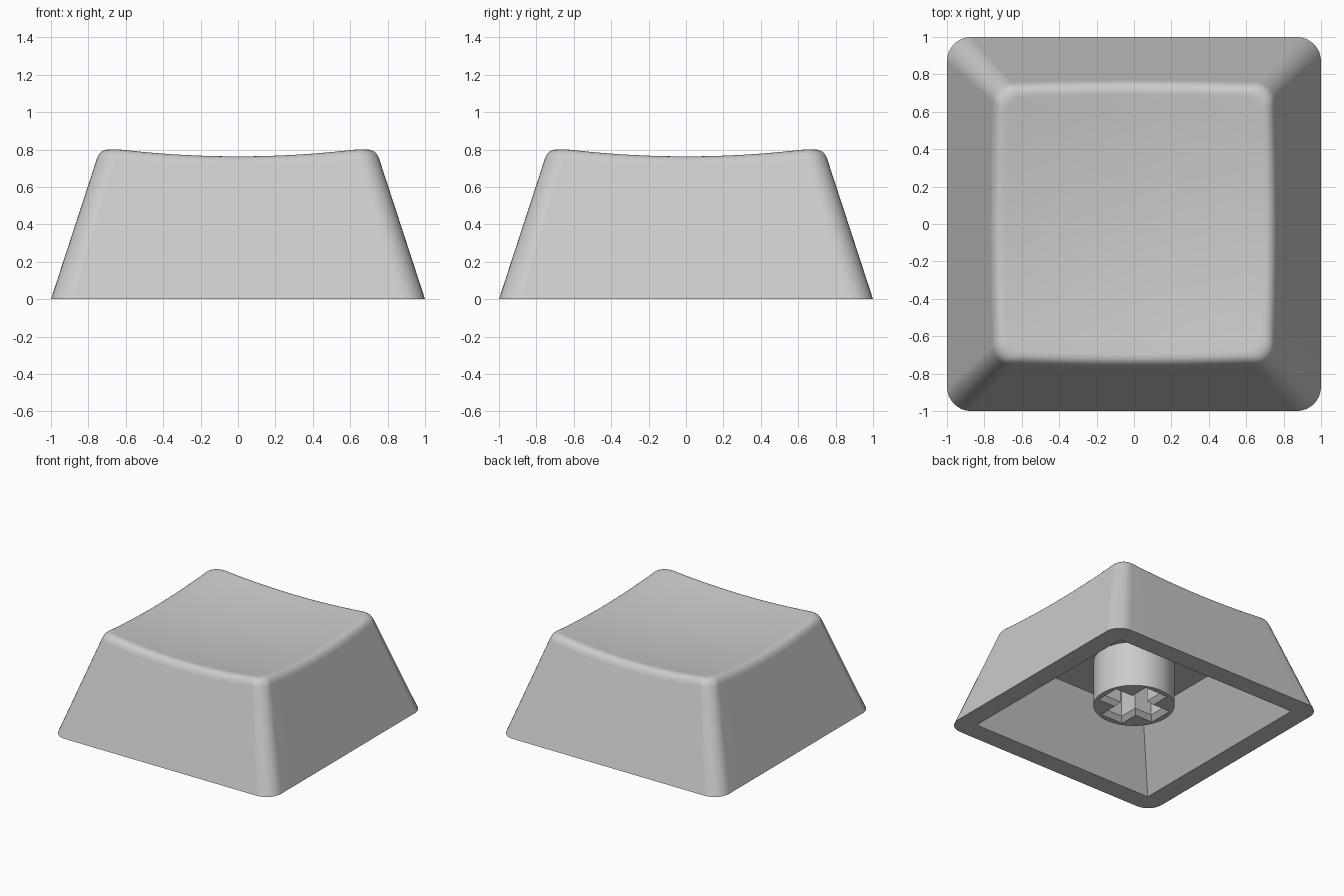
import bpy, bmesh, math
from mathutils import Vector

if "Cube" in bpy.data.objects:
    bpy.data.objects.remove(bpy.data.objects["Cube"])

SLOPE = 3.06          # rise of the outer walls per unit of inset
ARC, SIDE = 8, 12     # segments per corner and per straight side
CEILING = 0.487       # height of the cavity ceiling

grey = bpy.data.materials.new("light grey plastic")
grey.diffuse_color = (0.6, 0.6, 0.6, 1)
grey.use_nodes = True
grey.node_tree.nodes["Principled BSDF"].inputs["Base Color"].default_value = grey.diffuse_color


def dish(x, y):
    """Height of the scooped top surface."""
    return 0.716 + 0.097 * (x * x + y * y)


def perimeter(half, radius):
    """Rounded square outline, counter-clockwise, always the same point count."""
    pts = []
    c = half - radius
    for k in range(4):
        a0 = k * math.pi / 2
        cx, cy = [(c, c), (-c, c), (-c, -c), (c, -c)][k]
        corner = [Vector((cx + radius * math.cos(a0 + i / ARC * math.pi / 2),
                          cy + radius * math.sin(a0 + i / ARC * math.pi / 2)))
                  for i in range(ARC + 1)]
        nx, ny = [(-c, c), (-c, -c), (c, -c), (c, c)][k]
        a1 = a0 + math.pi / 2
        end = Vector((nx + radius * math.cos(a1), ny + radius * math.sin(a1)))
        pts += corner + [corner[-1].lerp(end, i / SIDE) for i in range(1, SIDE)]
    return pts


def inset(d):
    return perimeter(1 - d, 0.13 - 0.12 * d)


def finish(bm, name):
    bmesh.ops.remove_doubles(bm, verts=bm.verts, dist=1e-5)
    bmesh.ops.recalc_face_normals(bm, faces=bm.faces)
    me = bpy.data.meshes.new(name)
    bm.to_mesh(me)
    bm.free()
    me.materials.append(grey)
    ob = bpy.data.objects.new(name, me)
    bpy.context.collection.objects.link(ob)
    bpy.ops.object.select_all(action='DESELECT')
    ob.select_set(True)
    bpy.context.view_layer.objects.active = ob
    bpy.ops.object.shade_smooth_by_angle(angle=math.radians(30))
    mod = ob.modifiers.new("even shading", 'WEIGHTED_NORMAL')
    mod.keep_sharp = True


# --- cap shell: cavity, rim, walls, rounded edge and dished top as rings ---
def flat(pts, z):
    return [Vector((p.x, p.y, z)) for p in pts]


# where each wall line meets the dish
n = len(inset(0))
edge_d = [0.24] * n
for _ in range(12):
    edge_d = [dish(*inset(d)[i]) / SLOPE for i, d in enumerate(edge_d)]
low, edge, top = [], [], []
for i, d in enumerate(edge_d):
    p, q, r = inset(d)[i], inset(d - 0.02)[i], inset(d + 0.055)[i]
    edge.append(Vector((p.x, p.y, d * SLOPE)))
    low.append(Vector((q.x, q.y, (d - 0.02) * SLOPE)))
    top.append(Vector((r.x, r.y, dish(*r))))

rings = [flat(perimeter(0.56, 0), CEILING), flat(perimeter(0.84, 0), 0), flat(inset(0), 0)]
for s in range(8):                                   # rounded top edge
    t = s / 7
    rings.append([a * (1 - t) ** 2 + b * 2 * t * (1 - t) + c * t * t
                  for a, b, c in zip(low, edge, top)])
for s in range(1, 10):                               # dished top
    f = 1 - s / 10
    rings.append([Vector((p.x * f, p.y * f, dish(p.x * f, p.y * f))) for p in top])

bm = bmesh.new()
loops = [[bm.verts.new(p) for p in ring] for ring in rings]
for a, b in zip(loops, loops[1:]):
    for i in range(n):
        j = (i + 1) % n
        bm.faces.new((a[i], a[j], b[j], b[i]))
bm.faces.new(loops[0])
centre = bm.verts.new((0, 0, dish(0, 0)))
for i in range(n):
    bm.faces.new((loops[-1][i], loops[-1][(i + 1) % n], centre))
finish(bm, "cap_shell")


# --- stem: round post with a chamfered cross-shaped socket ---
def cross(length, half_width):
    pts = []
    for k in range(4):
        for x, y in ((length, -half_width), (length, half_width), (half_width, half_width)):
            for _ in range(k):
                x, y = -y, x
            pts.append((x, y))
    return pts


circle = [(0.306 * math.cos(i * math.tau / 48), 0.306 * math.sin(i * math.tau / 48))
          for i in range(48)]
post = [(circle, 0.11), (circle, CEILING + 0.01)]
socket = [(cross(0.262, 0.104), 0.11), (cross(0.228, 0.07), 0.145),
          (cross(0.228, 0.07), CEILING + 0.01)]

bm = bmesh.new()
bottom_edges = []
for levels in (post, socket):
    rows = [[bm.verts.new((x, y, z)) for x, y in outline] for outline, z in levels]
    m = len(rows[0])
    for lo, hi in zip(rows, rows[1:]):
        for i in range(m):
            j = (i + 1) % m
            bm.faces.new((lo[i], lo[j], hi[j], hi[i]))
    bottom_edges += [bm.edges.get((rows[0][i], rows[0][(i + 1) % m])) for i in range(m)]
bmesh.ops.triangle_fill(bm, edges=bottom_edges, use_beauty=True)
finish(bm, "stem")
